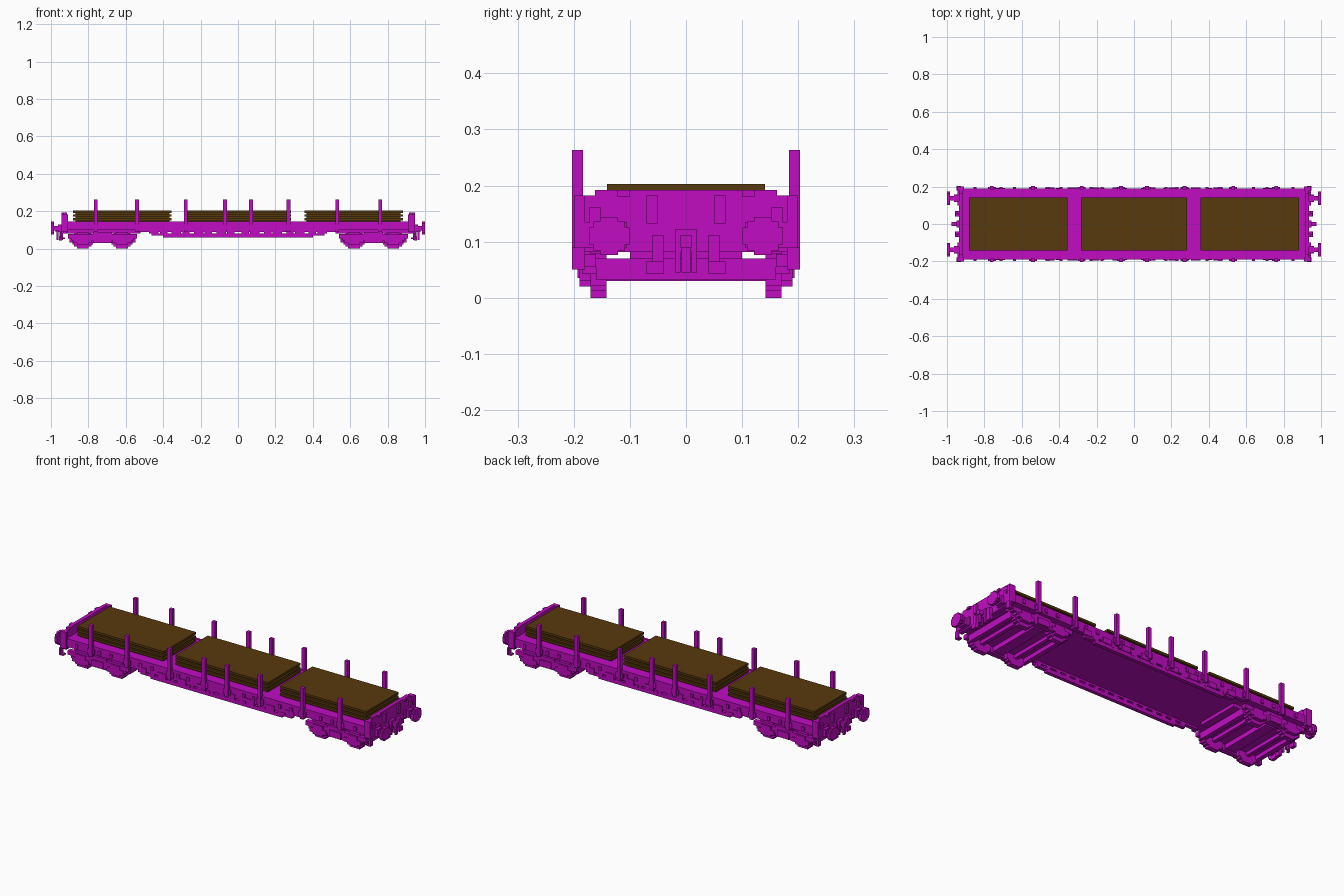
import bpy
import bmesh

if "Cube" in bpy.data.objects:
    bpy.data.objects.remove(bpy.data.objects["Cube"], do_unlink=True)


def make_material(name, colour):
    material = bpy.data.materials.new(name)
    material.use_nodes = True
    material.diffuse_color = colour
    shader = material.node_tree.nodes["Principled BSDF"]
    shader.inputs["Base Color"].default_value = colour
    shader.inputs["Roughness"].default_value = 0.9
    return material


magenta = make_material("magenta paint", (0.53, 0.004, 0.54, 1))
brown = make_material("brown timber", (0.098, 0.042, 0.004, 1))
SIDES = (-1, 1)


class Part:
    """Collects blocks into one named mesh object."""

    def __init__(self, name, material):
        self.name, self.material = name, material
        self.bm = bmesh.new()

    def block(self, x, y, z):
        corners = bmesh.ops.create_cube(self.bm, size=1)["verts"]
        for vert in corners:
            for axis, (low, high) in enumerate((x, y, z)):
                vert.co[axis] = low if vert.co[axis] < 0 else high

    def mirrored(self, x, y, z, flip_x=True, flip_y=True):
        for sx in SIDES if flip_x else (1,):
            for sy in SIDES if flip_y else (1,):
                self.block(sorted(sx * v for v in x), sorted(sy * v for v in y), z)

    def finish(self):
        bmesh.ops.recalc_face_normals(self.bm, faces=self.bm.faces)
        mesh = bpy.data.meshes.new(self.name)
        self.bm.to_mesh(mesh)
        self.bm.free()
        mesh.materials.append(self.material)
        bpy.context.collection.objects.link(bpy.data.objects.new(self.name, mesh))


def around(centre, half):
    return (centre - half, centre + half)


# Deck with lipped long edges
deck = Part("deck", magenta)
deck.block(around(0, 0.93), around(0, 0.18), (0.1, 0.143))
deck.mirrored((0, 0.93), (0.18, 0.19), (0.1, 0.145))
deck.mirrored((0.52, 0.93), (0, 0.12), (0.082, 0.1))
deck.finish()

# Open side sills that deepen in steps towards the middle
sill = Part("side_sills", magenta)
for length, low, high in ((0.4, 0.06, 0.07), (0.46, 0.07, 0.08), (0.54, 0.09, 0.1)):
    sill.mirrored((0, length), (0.17, 0.19), (low, high))
for i in range(8):
    x = 0.03 + i * 0.06
    low = 0.06 if x < 0.4 else 0.07
    sill.mirrored(around(x, 0.012), (0.17, 0.19), (low, 0.1))
    if i % 2:
        sill.mirrored(around(x, 0.025), (0.185, 0.195), (0.08, 0.11))
    else:
        sill.mirrored(around(x + 0.018, 0.01), (0.175, 0.192), (0.075, 0.09))
sill.finish()

# Stakes in bracket pockets
stakes = Part("stakes", magenta)
pockets = Part("stake_pockets", magenta)
for x in (-0.76, -0.54, -0.28, -0.07, 0.07, 0.27, 0.53, 0.76):
    stakes.mirrored(around(x, 0.01), (0.184, 0.203), (0.09, 0.263), flip_x=False)
    pockets.mirrored(around(x, 0.021), (0.185, 0.198), (0.1, 0.13), flip_x=False)
stakes.finish()
pockets.finish()

# Small lashing fittings along the deck edge
fittings = Part("lashing_fittings", magenta)
for x in (0.17, 0.23, 0.39, 0.46, 0.64, 0.71, 0.85):
    fittings.mirrored(around(x, 0.008), (0.185, 0.197), (0.11, 0.13))
fittings.finish()

# End boards with posts, ribs and side steps
ends = Part("end_boards", magenta)
ends.mirrored((0.915, 0.935), (0, 0.162), (0.082, 0.192))
ends.mirrored((0.915, 0.935), (0.162, 0.19), (0.082, 0.182))
ends.mirrored((0.91, 0.945), (0.18, 0.2), (0.09, 0.182))
ends.mirrored((0.93, 0.945), (0.05, 0.07), (0.132, 0.182))
ends.mirrored((0.93, 0.945), (0.152, 0.172), (0.132, 0.162))
ends.mirrored((0.93, 0.945), (0.1, 0.122), (0.18, 0.192))
ends.mirrored((0.93, 0.945), (0.105, 0.185), (0.09, 0.135))
ends.mirrored((0.94, 0.95), (0.18, 0.203), (0.05, 0.09))
ends.mirrored((0.925, 0.95), (0.18, 0.203), (0.05, 0.058))
ends.finish()

# Buffers: stem, collar and stepped round head
buffers = Part("buffers", magenta)
buffers.mirrored((0.93, 0.99), around(0.137, 0.012), around(0.11, 0.012))
buffers.mirrored((0.93, 0.962), around(0.137, 0.02), around(0.11, 0.02))
for wide, tall in ((0.036, 0.015), (0.028, 0.026), (0.016, 0.034)):
    buffers.mirrored((0.983, 1), around(0.137, wide), around(0.11, tall))
buffers.finish()

# Draw hook, hanging chain and brake hoses
coupling = Part("couplings", magenta)
for sx in SIDES:
    for x, half, z in (((0.93, 0.95), 0.02, (0.082, 0.122)),
                       ((0.95, 0.975), 0.01, (0.09, 0.112)),
                       ((0.96, 0.97), 0.008, (0.045, 0.1))):
        coupling.block(sorted(sx * v for v in x), around(0, half), z)
coupling.mirrored((0.935, 0.95), (0.01, 0.02), (0.045, 0.085))
coupling.mirrored((0.935, 0.955), (0.04, 0.06), (0.062, 0.112))
coupling.mirrored((0.94, 0.958), (0.04, 0.07), (0.042, 0.065))
coupling.finish()

# Bogies
for label, centre in (("right", -0.725), ("left", 0.725)):
    frame = Part(label + "_bogie_frame", magenta)
    wheels = Part(label + "_bogie_wheels", magenta)
    frame.block(around(centre, 0.165), around(0, 0.15), (0.055, 0.07))
    frame.block(around(centre, 0.05), around(0, 0.1), (0.068, 0.085))
    frame.block(around(centre, 0.03), around(0, 0.15), (0.03, 0.058))
    for sx in SIDES:
        frame.block(around(centre + sx * 0.165, 0.012), around(0, 0.16), (0.033, 0.07))
        axle = centre + sx * 0.105
        # Axle boxes and springs
        for half, low, high in ((0.05, 0.03, 0.055), (0.03, 0.02, 0.075)):
            frame.mirrored(around(axle, half), (0.165, 0.19), (low, high), flip_x=False)
        # Stepped wheels
        for half, low, high in ((0.032, 0, 0.09), (0.046, 0.012, 0.08), (0.055, 0.022, 0.068)):
            wheels.mirrored(around(axle, half), (0.142, 0.17), (low, high), flip_x=False)
        wheels.block(around(axle, 0.01), around(0, 0.15), (0.036, 0.056))
    # Side frames stepped in at the bottom
    for half, low, high in ((0.185, 0.055, 0.078), (0.165, 0.042, 0.056), (0.05, 0.03, 0.09)):
        frame.mirrored(around(centre, half), (0.16, 0.185), (low, high), flip_x=False)
    frame.mirrored(around(centre, 0.035), (0.18, 0.193), (0.035, 0.07), flip_x=False)
    frame.finish()
    wheels.finish()

# Timber stacks: wide boards over slightly recessed spacers
for label, start, stop in (("right", -0.882, -0.355), ("middle", -0.283, 0.283), ("left", 0.355, 0.882)):
    stack = Part(label + "_timber_stack", brown)
    for i in range(3):
        base = 0.143 + i * 0.02
        stack.block((start + 0.012, stop - 0.012), around(0, 0.13), (base, base + 0.01))
        stack.block((start, stop), around(0, 0.141), (base + 0.008, base + 0.02))
    stack.finish()
